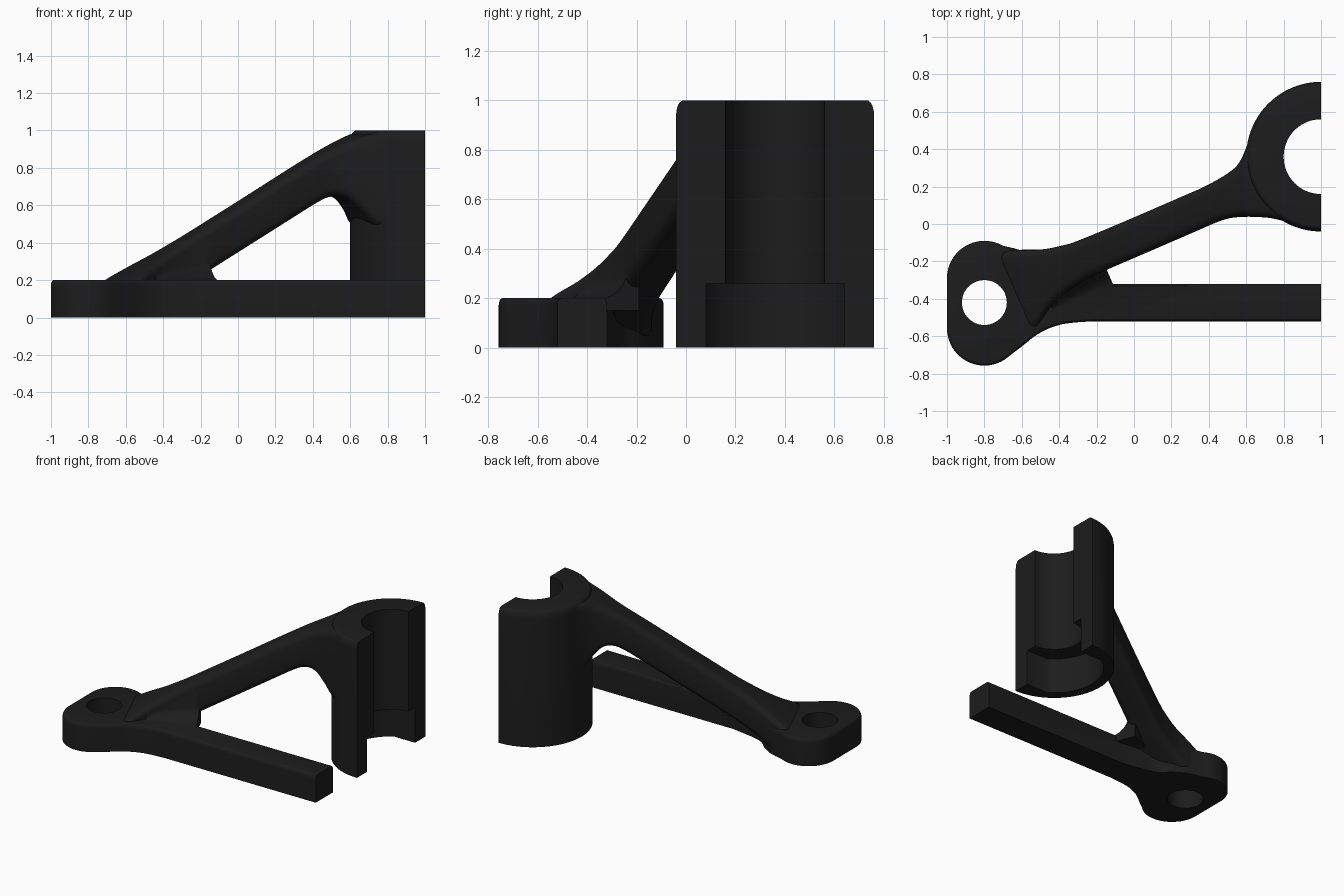
import bpy, bmesh, math
from mathutils import Vector

if "Cube" in bpy.data.objects:
    bpy.data.objects.remove(bpy.data.objects["Cube"])

mat = bpy.data.materials.new("matte_black")
mat.diffuse_color = (0.012, 0.012, 0.012, 1)
mat.use_nodes = True
mat.node_tree.nodes["Principled BSDF"].inputs["Base Color"].default_value = mat.diffuse_color

LUG = Vector((-0.80, -0.42, 0))
BOSS = Vector((1.0, 0.36, 0))
U = (BOSS - LUG).normalized()          # along the diagonal arm
N = Vector((-U.y, U.x, 0))             # across the arm


def arc(cx, cy, r, a0, a1, n):
    return [(cx + r * math.cos(math.radians(a0 + (a1 - a0) * i / n)),
             cy + r * math.sin(math.radians(a0 + (a1 - a0) * i / n))) for i in range(n + 1)]


def loft(name, rings):
    """Closed skin through equal rings of points."""
    bm = bmesh.new()
    rows = [[bm.verts.new(p) for p in ring] for ring in rings]
    n = len(rows[0])
    for a, b in zip(rows, rows[1:]):
        for i in range(n):
            j = (i + 1) % n
            bm.faces.new((a[i], a[j], b[j], b[i]))
    bm.faces.new(rows[0][::-1])
    bm.faces.new(rows[-1])
    bmesh.ops.recalc_face_normals(bm, faces=bm.faces)
    me = bpy.data.meshes.new(name)
    bm.to_mesh(me)
    bm.free()
    ob = bpy.data.objects.new(name, me)
    ob.data.materials.append(mat)
    bpy.context.collection.objects.link(ob)
    return ob


def inset(outline, d):
    """Move a counter-clockwise outline inwards by d."""
    out, n = [], len(outline)
    for i in range(n):
        a, b, c = (Vector(outline[k % n]) for k in (i - 1, i, i + 1))
        e, f = (b - a).normalized(), (c - b).normalized()
        m = Vector((-e.y - f.y, e.x + f.x))
        p = b + m * (2 * d / max(m.length_squared, 0.5)) * 0.5 * 2 / 2
        out.append((p.x, p.y))
    return out


def prism(name, outline, z0, z1, rim=0):
    """Upright extrusion of a plan outline, with an optional rounded top rim."""
    levels = [(0, z0)]
    if rim:
        for k in range(7):
            t = math.pi / 2 * k / 6
            levels.append((rim * (1 - math.cos(t)), z1 - rim + rim * math.sin(t)))
    else:
        levels.append((0, z1))
    return loft(name, [[(x, y, z) for x, y in (inset(outline, d) if d else outline)]
                       for d, z in levels])


def smooth_rows(rows, steps):
    """Catmull-Rom interpolation between table rows."""
    out = []
    for i in range(len(rows) - 1):
        p0, p1, p2, p3 = rows[max(i - 1, 0)], rows[i], rows[i + 1], rows[min(i + 2, len(rows) - 1)]
        for k in range(steps):
            t = k / steps
            out.append([0.5 * (2 * b + (c - a) * t + (2 * a - 5 * b + 4 * c - d) * t * t
                               + (3 * b - a - 3 * c + d) * t ** 3)
                        for a, b, c, d in zip(p0, p1, p2, p3)])
    return out + [list(rows[-1])]


def on_arm(s, d, z):
    return LUG + U * s + N * d + Vector((0, 0, z))


def boolean(target, tool, op):
    m = target.modifiers.new(op, 'BOOLEAN')
    m.operation, m.object, m.solver = op, tool, 'EXACT'
    bpy.context.view_layer.objects.active = target
    bpy.ops.object.modifier_apply(modifier=m.name)
    bpy.data.objects.remove(tool, do_unlink=True)


# Foot: slotted lug flowing into the straight lower beam
front = smooth_rows([(-0.66, -0.7), (-0.6, -0.655), (-0.5, -0.58), (-0.38, -0.535),
                     (-0.22, -0.52)], 4)
inner = smooth_rows([(-0.16, -0.32), (-0.4, -0.275), (-0.5, -0.2), (-0.57, -0.155),
                     (-0.64, -0.13)], 4)
outline = (arc(-0.8, -0.29, 0.2, 60, 180, 18) + arc(-0.8, -0.557, 0.2, 180, 310, 20)
           + [tuple(p) for p in front[1:]] + [(1.2, -0.52), (1.2, -0.32)]
           + [tuple(p) for p in inner])
bracket = prism("bracket", outline, 0, 0.2, 0.03)

# Diagonal arm: distance along, front offset, back offset, underside, top
stations = [
    (0.15, -0.24, 0.23, 0.02, 0.18), (0.20, -0.235, 0.215, 0.02, 0.217),
    (0.30, -0.17, 0.178, 0.03, 0.277), (0.40, -0.13, 0.137, 0.09, 0.335),
    (0.50, -0.11, 0.115, 0.147, 0.393), (0.60, -0.10, 0.104, 0.205, 0.451),
    (0.90, -0.10, 0.10, 0.379, 0.625), (1.20, -0.10, 0.10, 0.553, 0.80),
    (1.30, -0.10, 0.10, 0.61, 0.857), (1.38, -0.107, 0.105, 0.645, 0.90),
    (1.46, -0.133, 0.115, 0.64, 0.938), (1.53, -0.165, 0.135, 0.575, 0.966),
    (1.59, -0.198, 0.18, 0.50, 0.982), (1.66, -0.25, 0.25, 0.48, 0.993),
    (1.75, -0.31, 0.31, 0.48, 0.996)]
rings = []
for s, d0, d1, z0, z1 in smooth_rows(stations, 4):
    r = 0.05
    sec = (arc(d1 - r, z1 - r, r, 0, 90, 5) + arc(d0 + r, z1 - r, r, 90, 180, 5)
           + arc(d0 + r, z0 + r, r, 180, 270, 5) + arc(d1 - r, z0 + r, r, 270, 360, 5))
    rings.append([on_arm(s, d, z) for d, z in sec])
arm = loft("arm", rings)

# Concave web filling the crotch between arm and beam
rings = []
for s, d, r in smooth_rows([(0.32, -0.15, 0.05), (0.45, -0.11, 0.10), (0.58, -0.09, 0.13),
                            (0.67, -0.09, 0.13)], 4):
    curve = arc(d - r, 0.195 + r, r, 0, -90, 6)
    sec = [(d + 0.05, 0.195 + r)] + curve + [(d - r, 0.15), (d + 0.05, 0.15)]
    rings.append([on_arm(s, a, z) for a, z in sec])
web = loft("web", rings)

# Tall boss with rounded top rim
boss = prism("boss", arc(BOSS.x, BOSS.y, 0.4, 0, 360, 96)[:-1], 0, 1, 0.06)

for part in (arm, web, boss):
    boolean(bracket, part, 'UNION')

# Bore, flat-sided round pocket, lug hole, and the flat cut at the mid plane
flat = math.degrees(math.asin(0.28 / 0.33))
pocket = (arc(BOSS.x, BOSS.y, 0.33, -flat, flat, 24)
          + arc(BOSS.x, BOSS.y, 0.33, 180 - flat, 180 + flat, 24))
for tool in (prism("bore", arc(BOSS.x, BOSS.y, 0.2, 0, 360, 64)[:-1], 0.1, 1.2),
             prism("pocket", pocket, -0.1, 0.26),
             prism("lug_hole", arc(LUG.x, LUG.y, 0.12, 0, 360, 48)[:-1], -0.1, 0.6),
             prism("mid_cut", [(1, -2), (3, -2), (3, 2), (1, 2)], -1, 2)):
    boolean(bracket, tool, 'DIFFERENCE')

bpy.ops.object.select_all(action='DESELECT')
bracket.select_set(True)
bpy.context.view_layer.objects.active = bracket
bpy.ops.object.shade_smooth_by_angle(angle=math.radians(35))
